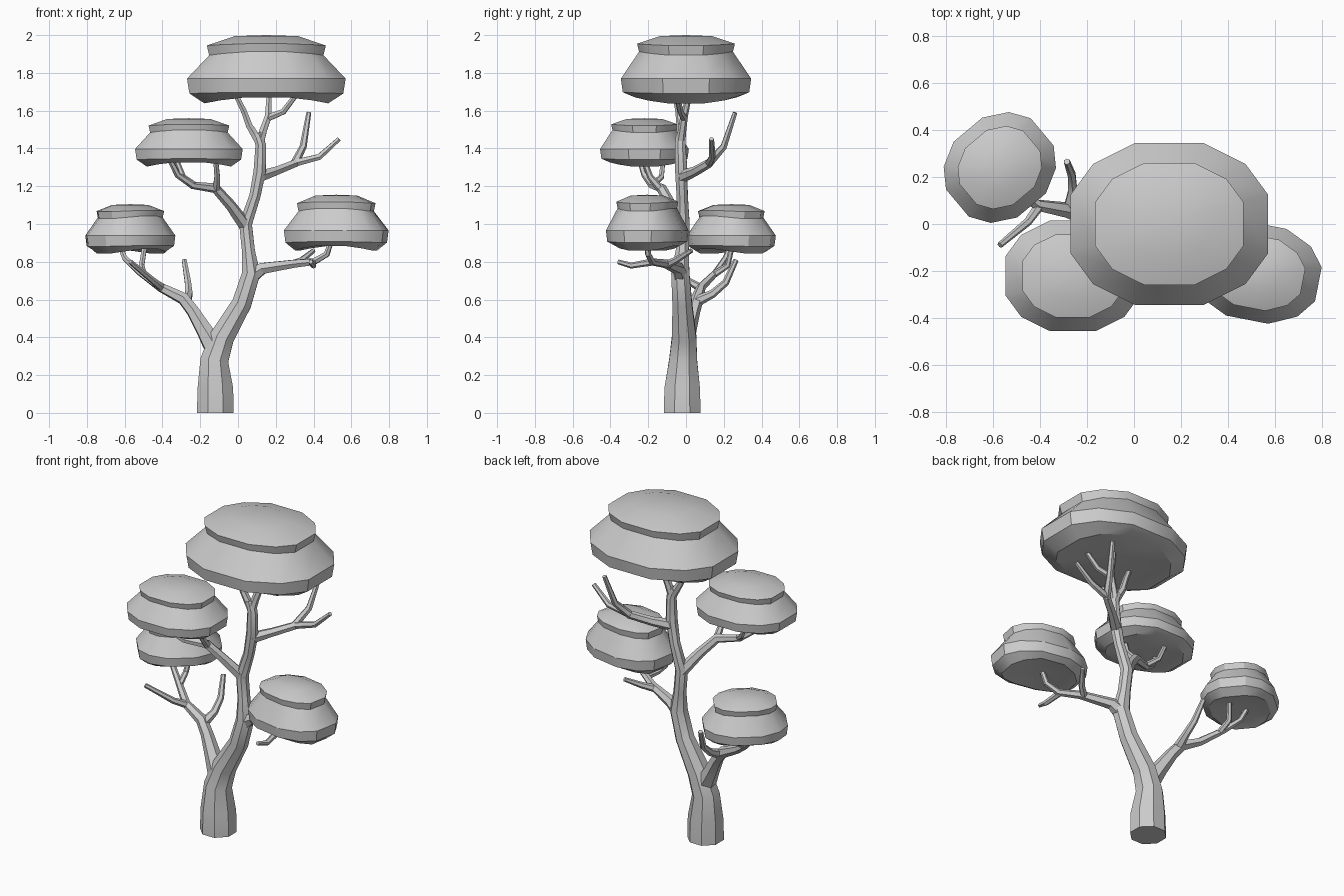
import bpy, bmesh, math
from mathutils import Vector, Matrix

cube = bpy.data.objects.get("Cube")
if cube:
    bpy.data.objects.remove(cube, do_unlink=True)

GREY = (0.6, 0.6, 0.6, 1.0)
grey = bpy.data.materials.new("plain_grey")
grey.use_nodes = True
grey.diffuse_color = GREY
grey.node_tree.nodes["Principled BSDF"].inputs["Base Color"].default_value = GREY


def finish(bm, name, angle):
    bmesh.ops.recalc_face_normals(bm, faces=bm.faces)
    mesh = bpy.data.meshes.new(name)
    bm.to_mesh(mesh)
    bm.free()
    mesh.materials.append(grey)
    obj = bpy.data.objects.new(name, mesh)
    bpy.context.collection.objects.link(obj)
    bpy.ops.object.select_all(action='DESELECT')
    obj.select_set(True)
    bpy.context.view_layer.objects.active = obj
    bpy.ops.object.shade_smooth_by_angle(angle=math.radians(angle))
    return obj


def bridge(bm, a, b):
    for i in range(len(a)):
        j = (i + 1) % len(a)
        bm.faces.new((a[i], a[j], b[j], b[i]))


def branch(name, path, sides=6):
    """Tapered tube through (x, y, z, radius) points."""
    bm = bmesh.new()
    pts = [Vector(p[:3]) for p in path]
    side, last = Vector((1, 0, 0)), None
    rings = []
    for i, p in enumerate(pts):
        before = (p - pts[i - 1]).normalized() if i else Vector()
        after = (pts[i + 1] - p).normalized() if i < len(pts) - 1 else Vector()
        t = (before + after).normalized()
        if last is None:
            if abs(t.x) > 0.8:
                side = Vector((0, 0, 1))
        else:
            side = last.rotation_difference(t) @ side
        side = (side - t * side.dot(t)).normalized()
        up = t.cross(side)
        last = t
        ring = []
        for k in range(sides):
            a = math.tau * (k + 0.5) / sides
            ring.append(bm.verts.new(p + path[i][3] * (side * math.cos(a) + up * math.sin(a))))
        rings.append(ring)
    for a, b in zip(rings, rings[1:]):
        bridge(bm, a, b)
    bm.faces.new(rings[0])
    bm.faces.new(rings[-1])
    return finish(bm, name, 30)


# Rounded rectangular outline of the foliage, mirrored from one quarter
QUARTER = [(1, .36), (.77, .74), (.34, 1)]
OUTLINE = (QUARTER + [(-x, y) for x, y in reversed(QUARTER)]
           + [(-x, -y) for x, y in QUARTER] + [(x, -y) for x, y in reversed(QUARTER)])
# Foliage rings: width, height, saddle bend
RINGS = [(.78, .04, .05), (.97, .15, .01), (1, .36, 0), (.72, .73, .03),
         (.75, .86, .015), (.4, .985, 0)]


def foliage(name, center, half, low, high, turn=0):
    """Broad leaf pad with a recessed underside and a lipped cap."""
    bm = bmesh.new()
    h = high - low
    spin = Matrix.Rotation(math.radians(turn), 3, 'Z')

    def vert(x, y, z):
        v = spin @ Vector((x * half[0], y * half[1], 0))
        return bm.verts.new((v.x + center[0], v.y + center[1], low + h * z))

    rings = [[vert(x * w, y * w, z - bend * (x * x - y * y)) for x, y in OUTLINE]
             for w, z, bend in RINGS]
    for a, b in zip(rings, rings[1:]):
        bridge(bm, a, b)
    for ring, z in ((rings[0], .17), (rings[-1], 1)):
        tip = vert(0, 0, z)
        for i in range(len(ring)):
            bm.faces.new((ring[i], ring[(i + 1) % len(ring)], tip))
    return finish(bm, name, 32)


# Leaf pads
foliage("top_foliage", (.15, 0), (.42, .345), 1.64, 2.0)
foliage("middle_foliage", (-.26, -.22), (.285, .235), 1.305, 1.56)
foliage("left_side_foliage", (.52, -.205), (.268, .205), .86, 1.155, -11)
foliage("right_side_foliage", (-.57, .24), (.235, .21), .845, 1.105, 40)

# Trunk and main limb
branch("trunk", [(-.12, -.02, 0, .105), (-.12, -.02, .13, .102), (-.125, -.015, .28, .08),
                 (-.085, -.01, .4, .07), (.02, -.02, .58, .056), (.07, -.03, .74, .052),
                 (.055, -.02, .86, .037), (.04, -.015, 1.0, .037), (.09, -.02, 1.15, .032),
                 (.115, -.025, 1.28, .035), (.12, -.03, 1.42, .03), (.1, -.03, 1.48, .024)], 8)

# Twigs under the top foliage
branch("top_twig_right", [(.115, -.03, 1.43, .026), (.06, -.03, 1.52, .02), (.03, -.04, 1.6, .017),
                          (-.02, -.06, 1.7, .015)])
branch("top_twig_middle", [(.115, -.03, 1.43, .026), (.135, -.02, 1.5, .022), (.16, -.01, 1.57, .02),
                           (.165, .02, 1.7, .014)])
branch("top_twig_left", [(.155, -.01, 1.56, .02), (.24, -.03, 1.595, .017), (.32, -.05, 1.7, .014)])

# Bare upper limb
branch("bare_limb", [(.11, -.025, 1.25, .034), (.2, .05, 1.28, .026), (.3, .12, 1.32, .024),
                     (.345, .2, 1.41, .019), (.375, .26, 1.59, .013)])
branch("bare_limb_twig", [(.29, .12, 1.32, .022), (.43, .14, 1.355, .018), (.535, .135, 1.45, .013)])

# Limb to the middle foliage
branch("middle_limb", [(.04, -.015, .99, .036), (-.04, -.08, 1.1, .029), (-.12, -.13, 1.19, .027),
                       (-.24, -.18, 1.205, .02), (-.32, -.22, 1.26, .017), (-.37, -.25, 1.36, .014)])
branch("middle_limb_twig", [(-.115, -.13, 1.18, .022), (-.11, -.19, 1.25, .017), (-.12, -.23, 1.36, .014)])
branch("middle_limb_spur", [(-.23, -.18, 1.205, .018), (-.29, -.13, 1.25, .015), (-.33, -.12, 1.35, .013)])

# Limb to the left side foliage
branch("left_limb", [(.06, -.03, .72, .048), (.13, -.04, .765, .034), (.3, -.11, .79, .024),
                     (.4, -.18, .8, .02), (.47, -.2, .84, .017), (.5, -.21, .93, .014)])
branch("left_limb_front_twig", [(.39, -.17, .8, .019), (.4, -.29, .78, .016), (.385, -.36, .8, .012)])
branch("left_limb_back_twig", [(.28, -.1, .785, .022), (.34, -.05, .81, .018), (.4, .03, .86, .012)])

# Limb to the right side foliage
branch("right_limb", [(-.12, -.015, .34, .062), (-.18, .01, .44, .046), (-.24, .04, .54, .036),
                      (-.29, .06, .605, .034), (-.41, .08, .665, .025), (-.52, .16, .745, .019),
                      (-.6, .21, .82, .016), (-.63, .24, .9, .014)])
branch("right_limb_twig", [(-.5, .145, .73, .018), (-.51, .22, .78, .016), (-.49, .25, .91, .014)])
branch("right_limb_front_twig", [(-.4, .08, .66, .022), (-.45, .01, .7, .018), (-.57, -.09, .8, .013)])
branch("right_limb_back_twig", [(-.275, .055, .59, .03), (-.26, .14, .63, .022), (-.265, .21, .69, .019),
                                (-.285, .265, .81, .014)])
